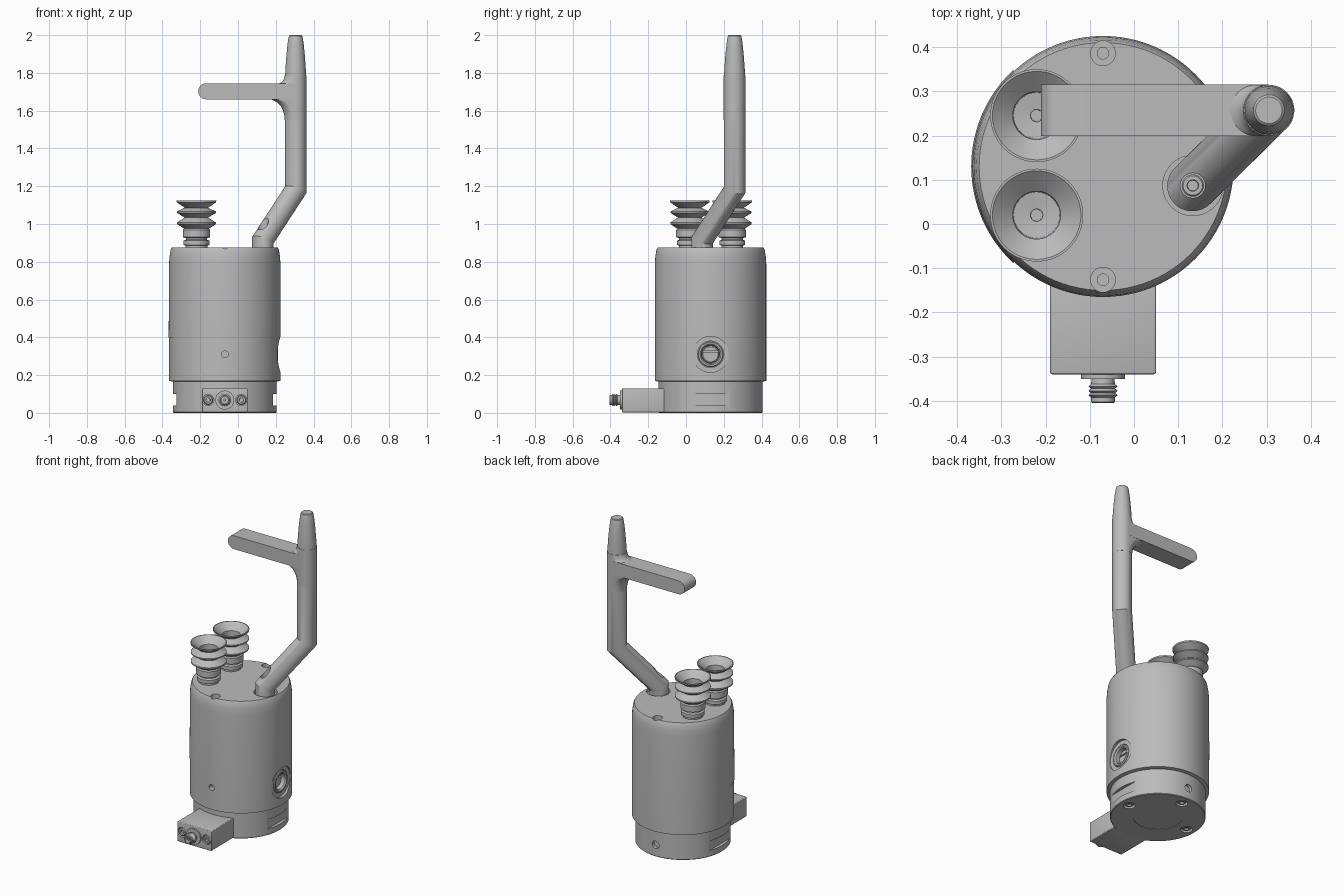
import bpy, bmesh, math
from mathutils import Matrix, Vector

if "Cube" in bpy.data.objects:
    bpy.data.objects.remove(bpy.data.objects["Cube"])

grey = bpy.data.materials.new("machined grey")
grey.use_nodes = True
grey.diffuse_color = (0.5, 0.5, 0.5, 1)
grey.node_tree.nodes["Principled BSDF"].inputs["Base Color"].default_value = (0.5, 0.5, 0.5, 1)

CX, CY = -0.07, 0.13      # body axis
R, RB = 0.295, 0.275      # body and base radius
UP = (0, 0, 1)
parts = []


def make(name, bm, keep=True):
    bmesh.ops.recalc_face_normals(bm, faces=bm.faces)
    mesh = bpy.data.meshes.new(name)
    bm.to_mesh(mesh)
    bm.free()
    obj = bpy.data.objects.new(name, mesh)
    bpy.context.collection.objects.link(obj)
    mesh.materials.append(grey)
    if keep:
        parts.append(obj)
    return obj


def loft(name, rings, keep=True, matrix=None):
    """Skin a list of equal rings of points and cap both ends."""
    bm = bmesh.new()
    loops = [[bm.verts.new(p) for p in ring] for ring in rings]
    n = len(loops[0])
    for a, b in zip(loops, loops[1:]):
        for i in range(n):
            j = (i + 1) % n
            bm.faces.new((a[i], a[j], b[j], b[i]))
    bm.faces.new(loops[0])
    bm.faces.new(loops[-1])
    if matrix:
        bm.transform(matrix)
    return make(name, bm, keep)


def circle(r, n=48):
    return [(r * math.cos(2 * math.pi * i / n), r * math.sin(2 * math.pi * i / n)) for i in range(n)]


def lathe(name, profile, at, axis=UP, n=48, keep=True):
    """Turn (radius, height) points about an axis through a point."""
    m = Matrix.Translation(at) @ Vector(axis).to_track_quat('Z', 'Y').to_matrix().to_4x4()
    return loft(name, [[(x, y, h) for x, y in circle(r, n)] for r, h in profile], keep, m)


def box(name, lo, hi, keep=True):
    bm = bmesh.new()
    bmesh.ops.create_cube(bm, size=1)
    for v in bm.verts:
        v.co = [(a + b) / 2 + c * (b - a) for a, b, c in zip(lo, hi, v.co)]
    return make(name, bm, keep)


def apply_modifier(obj, mod):
    bpy.context.view_layer.objects.active = obj
    bpy.ops.object.modifier_apply(modifier=mod.name)


def cut(obj, cutter):
    mod = obj.modifiers.new("cut", 'BOOLEAN')
    mod.operation, mod.solver, mod.object = 'DIFFERENCE', 'EXACT', cutter
    apply_modifier(obj, mod)
    bpy.data.objects.remove(cutter)


def drill(obj, r, depth, at, axis, n=32):
    """Sink a round hole; axis points out of the surface."""
    cut(obj, lathe("drill", [(r, -depth), (r, 0.1)], at, axis, n, keep=False))


def bevel(obj, width, segments=3):
    mod = obj.modifiers.new("bevel", 'BEVEL')
    mod.width, mod.segments, mod.limit_method = width, segments, 'ANGLE'
    apply_modifier(obj, mod)


# Main housing with tapered shoulder
body = lathe("housing", [(0.275, 0.165), (R, 0.17), (R, 0.79), (0.292, 0.83), (0.286, 0.865), (0.28, 0.876)],
             (CX, CY, 0), n=96)
for y in (CY - 0.256, CY + 0.256):
    drill(body, 0.028, 0.03, (CX, y, 0.876), UP)
    drill(body, 0.013, 0.08, (CX, y, 0.876), UP)
drill(body, 0.068, 0.02, (0.133, 0.087, 0.876), UP, 48)
drill(body, 0.018, 0.03, (CX, CY - R, 0.31), (0, -1, 0))

# Side port: spot face, ring and slotted plug
drill(body, 0.095, 0.018, (CX + R, CY, 0.31), (1, 0, 0), 48)
drill(body, 0.07, 0.09, (CX + R, CY, 0.31), (1, 0, 0), 48)
lathe("port_ring", [(0.05, -0.08), (0.068, -0.08), (0.068, -0.016), (0.063, -0.012), (0.055, -0.012),
                    (0.048, -0.02), (0.046, -0.07)], (CX + R, CY, 0.31), (1, 0, 0))
plug = lathe("port_plug", [(0.046, -0.075), (0.046, -0.045), (0.04, -0.04)], (CX + R, CY, 0.31), (1, 0, 0))
cut(plug, box("slot", (0.17, 0.08, 0.322), (0.2, 0.18, 0.33), keep=False))

# Thin label panel wrapped on the right side, fading into the housing at its top
panel = bmesh.new()
rows = []
for z, r in ((0.4, R - 0.004), (0.4, R + 0.003), (0.65, R - 0.001)):
    angles = [math.radians(133 + 94 * i / 24) for i in range(25)]
    rows.append([panel.verts.new((CX + r * math.cos(a), CY + r * math.sin(a), z)) for a in angles])
for a, b in zip(rows, rows[1:]):
    for i in range(24):
        panel.faces.new((a[i], a[i + 1], b[i + 1], b[i]))
make("side_panel", panel)

# Base ring with side slots, back hole and underside screws
base = lathe("base", [(RB - 0.004, 0), (RB, 0.004), (RB, 0.18)], (CX, CY, 0), n=96)
for s in (-1, 1):
    x = CX + s * (RB + 0.03)
    cut(base, box("slot", (x - 0.05, CY - 0.2, 0.04), (x + 0.05, CY + 0.2, 0.1), keep=False))
drill(base, 0.024, 0.02, (CX, CY + RB, 0.075), (0, 1, 0))
cut(base, lathe("groove", [(0.14, -0.01), (0.14, 0.003)], (CX, CY, 0), keep=False))
for k in range(3):
    a = k * math.pi / 2
    p = (CX + 0.215 * math.cos(a), CY + 0.215 * math.sin(a), 0)
    drill(base, 0.034, 0.02, p, (0, 0, -1))
    lathe("base_screw", [(0.026, -0.03), (0.026, -0.008), (0.022, -0.004), (0.013, -0.004), (0.012, -0.015)],
          p, (0, 0, -1), 24)

# Connector block with two cap screws
block = box("connector_block", (-0.19, -0.34, 0.003), (0.05, -0.1, 0.13))
bevel(block, 0.006)
for x in (CX - 0.088, CX + 0.088):
    drill(block, 0.03, 0.02, (x, -0.34, 0.068), (0, -1, 0))
    lathe("block_screw", [(0.025, -0.03), (0.025, -0.006), (0.021, -0.002), (0.012, -0.002), (0.011, -0.015)],
          (x, -0.34, 0.068), (0, -1, 0), 24)

# Threaded plug socket
thread = [(r, 0.022 + 0.005 * i) for i, r in enumerate([0.027, 0.033] * 3)]
lathe("socket", [(0.05, -0.01), (0.05, 0.01), (0.026, 0.01)] + thread
      + [(0.027, 0.052), (0.027, 0.062), (0.024, 0.065), (0.018, 0.065), (0.018, 0.03)],
      (CX, -0.34, 0.068), (0, -1, 0), 32)
lathe("socket_pin", [(0.007, 0.02), (0.007, 0.058)], (CX, -0.34, 0.068), (0, -1, 0), 12)

# Bellows suction cups
cup = [(0.058, 0.87), (0.058, 0.885), (0.068, 0.89), (0.068, 0.912), (0.056, 0.917), (0.056, 0.925),
       (0.072, 0.93), (0.072, 0.968), (0.066, 0.975), (0.103, 1.0), (0.103, 1.008), (0.062, 1.034),
       (0.103, 1.059), (0.103, 1.066), (0.062, 1.086), (0.104, 1.115), (0.105, 1.124), (0.1, 1.124),
       (0.054, 1.085), (0.052, 0.99), (0.014, 0.985), (0.013, 0.93)]
for name, y in (("front_cup", 0.02), ("back_cup", 0.245)):
    lathe(name, cup, (-0.22, y, 0), n=64)

# Bent post with mitred corners and tapered tip
def post_ring(x, y, z, r, tilt=0):
    return [(x + a, y + b, z - tilt * (0.28 * a + 0.272 * b)) for a, b in circle(r)]

PX, PY, PR = 0.305, 0.257, 0.057
tip = [(PR, 1.75), (0.054, 1.82), (0.049, 1.89), (0.043, 1.95), (0.038, 1.985), (0.035, 1.996), (0.03, 2.0)]
post = loft("post", [post_ring(0.132, 0.086, 0.85, PR), post_ring(0.132, 0.086, 0.915, PR, 1),
                     post_ring(PX, PY, 1.18, PR, 1)] + [post_ring(PX, PY, z, r) for r, z in tip])
drill(post, 0.028, 0.03, (0.133, 0.087, 0.96), UP)
drill(post, 0.028, 0.0, (0.133, 0.087, 1.0), UP)
lathe("post_screw", [(0.025, 0.9), (0.025, 0.945), (0.022, 0.95), (0.013, 0.95), (0.012, 0.935)],
      (0.133, 0.087, 0), n=24)

# Flat arm with rounded end
def arm_section(y):
    c, r, z = -0.168, 0.0425, 1.7025
    arc = [math.radians(90 + 15 * i) for i in range(13)]
    return [(PX, y, z + r)] + [(c + r * math.cos(a), y, z + r * math.sin(a)) for a in arc] + [(PX, y, z - r)]

arm = loft("arm", [arm_section(PY - 0.058), arm_section(PY + 0.058)])

# Fillet blending the arm into the post
blend = [(1.55, 0), (1.575, 0.002), (1.6, 0.009), (1.625, 0.022), (1.645, 0.042), (1.662, 0.075),
         (1.742, 0.035), (1.752, 0.015), (1.765, 0.005), (1.785, 0)]
loft("arm_fillet", [[(PX + a - (d if a < -1e-6 else 0), PY + b, z) for a, b in circle(0.0575)] for z, d in blend])

# Smooth round surfaces, keep hard edges
bpy.ops.object.select_all(action='DESELECT')
for obj in parts:
    obj.select_set(True)
bpy.context.view_layer.objects.active = parts[0]
bpy.ops.object.shade_smooth_by_angle(angle=math.radians(28))
bpy.ops.object.select_all(action='DESELECT')
